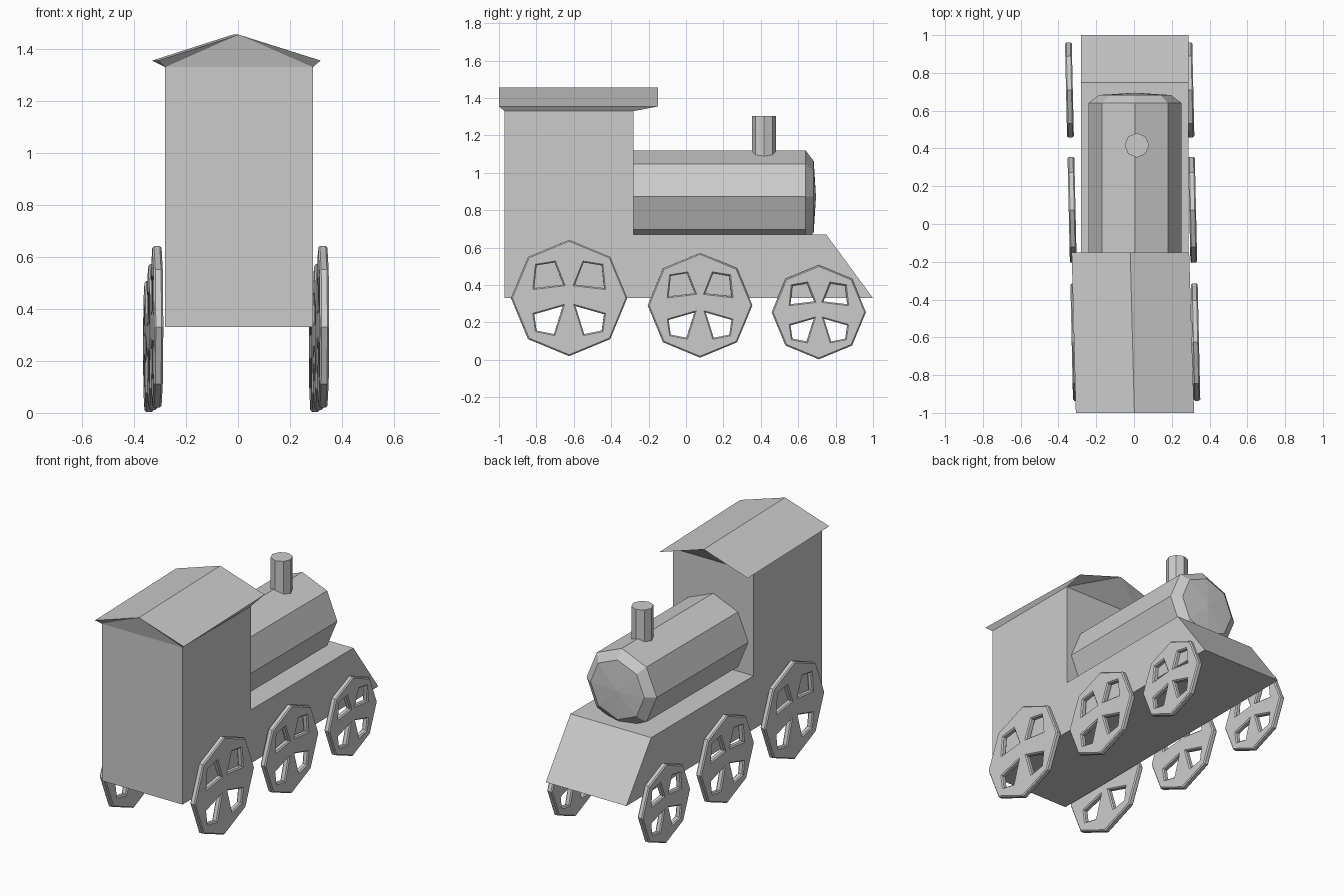
import bpy, bmesh, math
from mathutils import Matrix

if "Cube" in bpy.data.objects:
    bpy.data.objects.remove(bpy.data.objects["Cube"])

SKEW = 0.0225  # roof and wheels are turned slightly about z


def mesh_object(name, verts, faces):
    me = bpy.data.meshes.new(name)
    me.from_pydata(verts, [], faces)
    bm = bmesh.new()
    bm.from_mesh(me)
    bmesh.ops.recalc_face_normals(bm, faces=bm.faces)
    bm.to_mesh(me)
    bm.free()
    ob = bpy.data.objects.new(name, me)
    bpy.context.collection.objects.link(ob)
    return ob


def lathe(name, profile, to_world, sides=8):
    """Rings of (radius, height) along local z, closed at both ends; radius 0 makes a pole."""
    verts, faces, prev = [], [], None
    for r, h in profile:
        n = sides if r else 1
        ring = list(range(len(verts), len(verts) + n))
        for k in range(n):
            a = 2 * math.pi * k / sides
            verts.append(to_world @ Matrix.Translation((r * math.cos(a), r * math.sin(a), h)).translation)
        if prev is None:
            faces.append(ring)
        else:
            for k in range(sides):
                j = (k + 1) % sides
                faces.append([prev[k], prev[j], ring[j], ring[k]] if n > 1 else [prev[k], prev[j], ring[0]])
        prev = ring
    if len(prev) > 1:
        faces.append(prev)
    return mesh_object(name, verts, faces)


# Cab and chassis: one side profile (y, z) extruded across x
XL, XR, TOP = -0.28, 0.288, 1.33
side = [(-0.97, 0.33), (1.0, 0.33), (0.75, 0.67), (-0.28, 0.67), (-0.28, TOP), (-0.97, TOP)]
n = len(side)
mesh_object("cab_and_chassis",
            [(x, y, z) for x in (XL, XR) for y, z in side],
            [list(range(n)), list(range(n, 2 * n))] +
            [[i, (i + 1) % n, n + (i + 1) % n, n + i] for i in range(n)])

# Roof: two slopes, with ends and eaves tapering back down to the cab walls
roof = []
for y, wall_y, xl, xm, xr in ((-1.0, -0.97, -0.308, 0.002, 0.318), (-0.15, -0.28, -0.33, -0.02, 0.292)):
    roof += [(xl, y, 1.355), (xm, y, 1.455), (xr, y, 1.355), (XR, wall_y, TOP), (XL, wall_y, TOP)]
roof_faces = [[i, (i + 1) % 5, 5 + (i + 1) % 5, 5 + i] for i in range(5)]
for o in (0, 5):
    roof_faces += [[o, o + 1, o + 4], [o + 1, o + 3, o + 4], [o + 1, o + 2, o + 3]]
mesh_object("roof", roof, roof_faces)

# Boiler: octagonal barrel along y with a softened nose
along_y = Matrix.Translation((0.005, 0, 0.873)) @ Matrix.Rotation(-math.pi / 2, 4, 'X')
lathe("boiler", [(0.247, -0.29), (0.247, 0.64), (0.19, 0.683), (0, 0.695)], along_y)

# Chimney
lathe("chimney", [(0.065, 1.06), (0.065, 1.305)], Matrix.Translation((0.015, 0.417, 0)))

# Wheels: octagonal discs with four openings, chamfered edges
octagon = [(math.sin(k * math.pi / 4), math.cos(k * math.pi / 4)) for k in range(8)]
upper = [(0.10, 0.23), (0.60, 0.17), (0.56, 0.56), (0.25, 0.61)]
lower = [(0.11, -0.14), (0.60, -0.28), (0.56, -0.56), (0.26, -0.62)]
openings = [[(s * x, y) for x, y in hole] for hole in (upper, lower) for s in (1, -1)]


def wheel(name, x, y, z, r):
    cu = bpy.data.curves.new(name, 'CURVE')
    cu.dimensions, cu.fill_mode = '2D', 'BOTH'
    cu.extrude, cu.bevel_depth, cu.bevel_resolution, cu.offset = 0.011, 0.007, 0, -0.007
    for loop in [octagon] + openings:
        sp = cu.splines.new('POLY')
        sp.points.add(len(loop) - 1)
        for p, (u, v) in zip(sp.points, loop):
            p.co = (u * r, v * r, 0, 1)
        sp.use_cyclic_u = True
    tmp = bpy.data.objects.new(name + "_outline", cu)
    bpy.context.collection.objects.link(tmp)
    bpy.context.view_layer.update()
    me = bpy.data.meshes.new_from_object(tmp.evaluated_get(bpy.context.evaluated_depsgraph_get()))
    bpy.data.objects.remove(tmp)
    for p in me.polygons:
        p.use_smooth = False
    ob = bpy.data.objects.new(name, me)
    bpy.context.collection.objects.link(ob)
    ob.location = (x - SKEW * y, y, z)
    ob.rotation_euler = (math.pi / 2, 0, math.pi / 2 + SKEW)


for label, y, z, r in (("front", -0.625, 0.331, 0.311), ("middle", 0.075, 0.292, 0.28), ("rear", 0.71, 0.255, 0.252)):
    for sname, s in (("left", -1), ("right", 1)):
        wheel(f"{label}_{sname}_wheel", s * 0.319 - 0.007, y, z, r)
